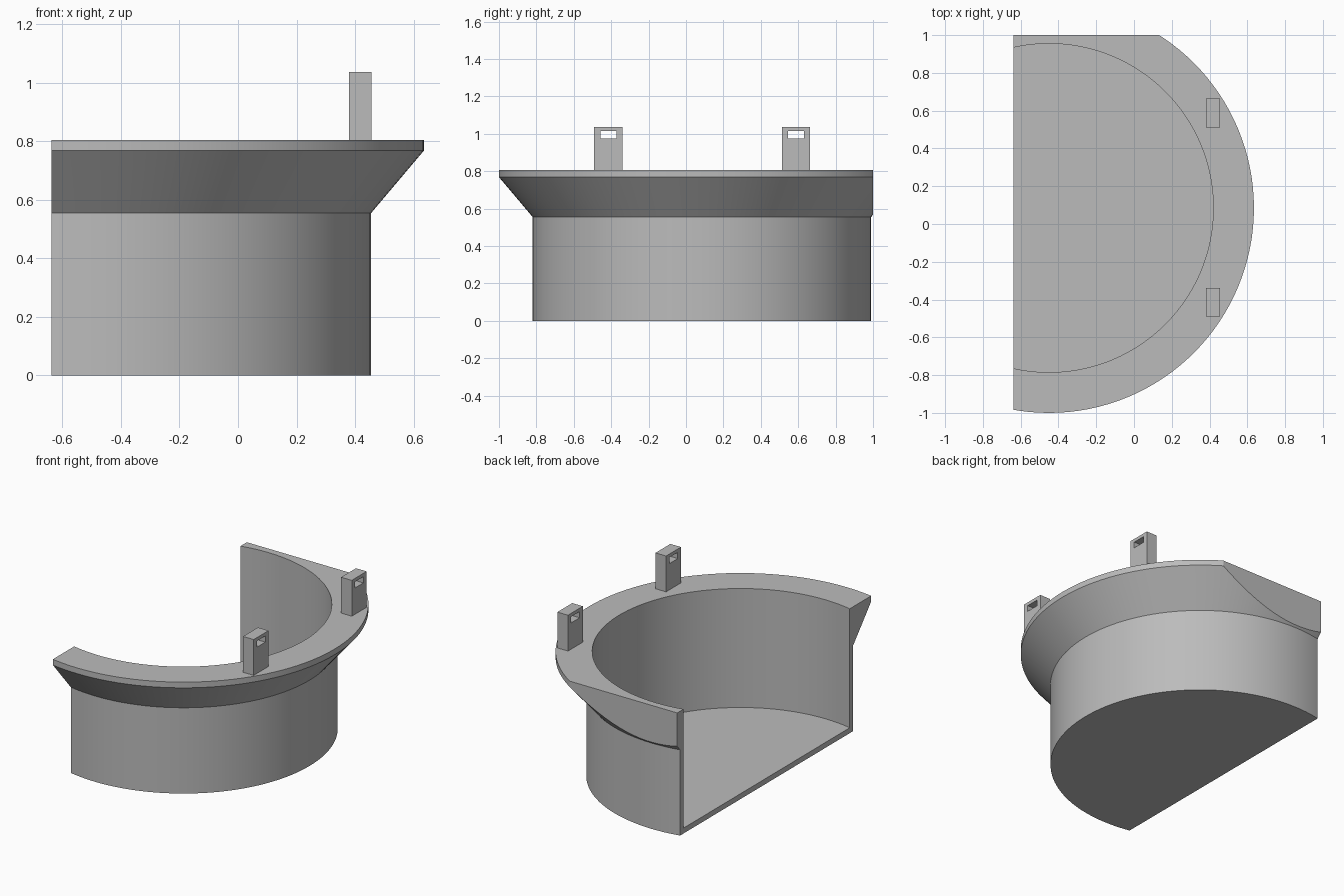
import bpy, bmesh
from math import tau, radians
from mathutils import Vector

cube = bpy.data.objects.get("Cube")
if cube:
    bpy.data.objects.remove(cube, do_unlink=True)

grey = bpy.data.materials.new("plain grey")
grey.use_nodes = True
colour = (0.5, 0.5, 0.5, 1)
grey.diffuse_color = colour
grey.node_tree.nodes["Principled BSDF"].inputs["Base Color"].default_value = colour


def finish(name, bm):
    bmesh.ops.recalc_face_normals(bm, faces=bm.faces[:])
    mesh = bpy.data.meshes.new(name)
    bm.to_mesh(mesh)
    bm.free()
    mesh.materials.append(grey)
    obj = bpy.data.objects.new(name, mesh)
    bpy.context.collection.objects.link(obj)
    bpy.ops.object.select_all(action='DESELECT')
    obj.select_set(True)
    bpy.context.view_layer.objects.active = obj
    bpy.ops.object.shade_smooth_by_angle(angle=radians(25))
    return obj


def cut(bm, point, normal):
    """Slice off everything beyond the plane and close the section."""
    geom = bm.verts[:] + bm.edges[:] + bm.faces[:]
    bmesh.ops.bisect_plane(bm, geom=geom, dist=1e-5, plane_co=point,
                           plane_no=normal, clear_outer=True)
    rim = [e for e in bm.edges if e.is_boundary]
    bmesh.ops.edgeloop_fill(bm, edges=rim)


# Bowl: floor, thin wall and flared flange revolved, then cut flat on two sides
centre = Vector((-0.45, 0.085, 0))
profile = [(0, 0), (0.905, 0), (0.905, 0.555), (1.085, 0.768),
           (1.085, 0.805), (0.87, 0.805), (0.87, 0.035), (0, 0.035)]
bm = bmesh.new()
points = [bm.verts.new(centre + Vector((r, 0, z))) for r, z in profile]
edges = [bm.edges.new(pair) for pair in zip(points, points[1:])]
bmesh.ops.spin(bm, geom=points + edges, cent=centre, axis=(0, 0, 1),
               angle=tau, steps=128, use_duplicate=False)
bmesh.ops.remove_doubles(bm, verts=bm.verts[:], dist=1e-4)
cut(bm, (0, 1, 0), (0, 1, 0))
cut(bm, (-0.637, 0, 0), (-1, 0, 0))
finish("half_round_bowl", bm)


# Upright tabs with a slot through each, standing on the flange
def rectangle(bm, x, y0, y1, z0, z1):
    return [bm.verts.new((x, y, z))
            for y, z in ((y0, z0), (y1, z0), (y1, z1), (y0, z1))]


for name, y in (("front_tab", -0.415), ("back_tab", 0.588)):
    bm = bmesh.new()
    outer = rectangle(bm, 0.38, y - 0.076, y + 0.076, 0.803, 1.037)
    inner = rectangle(bm, 0.38, y - 0.043, y + 0.043, 0.975, 1.015)
    for i in range(4):
        j = (i + 1) % 4
        bm.faces.new((outer[i], outer[j], inner[j], inner[i]))
    solid = bmesh.ops.extrude_face_region(bm, geom=bm.faces[:],
                                          use_keep_orig=True)
    moved = [g for g in solid["geom"] if isinstance(g, bmesh.types.BMVert)]
    bmesh.ops.translate(bm, verts=moved, vec=(0.076, 0, 0))
    finish(name, bm)
